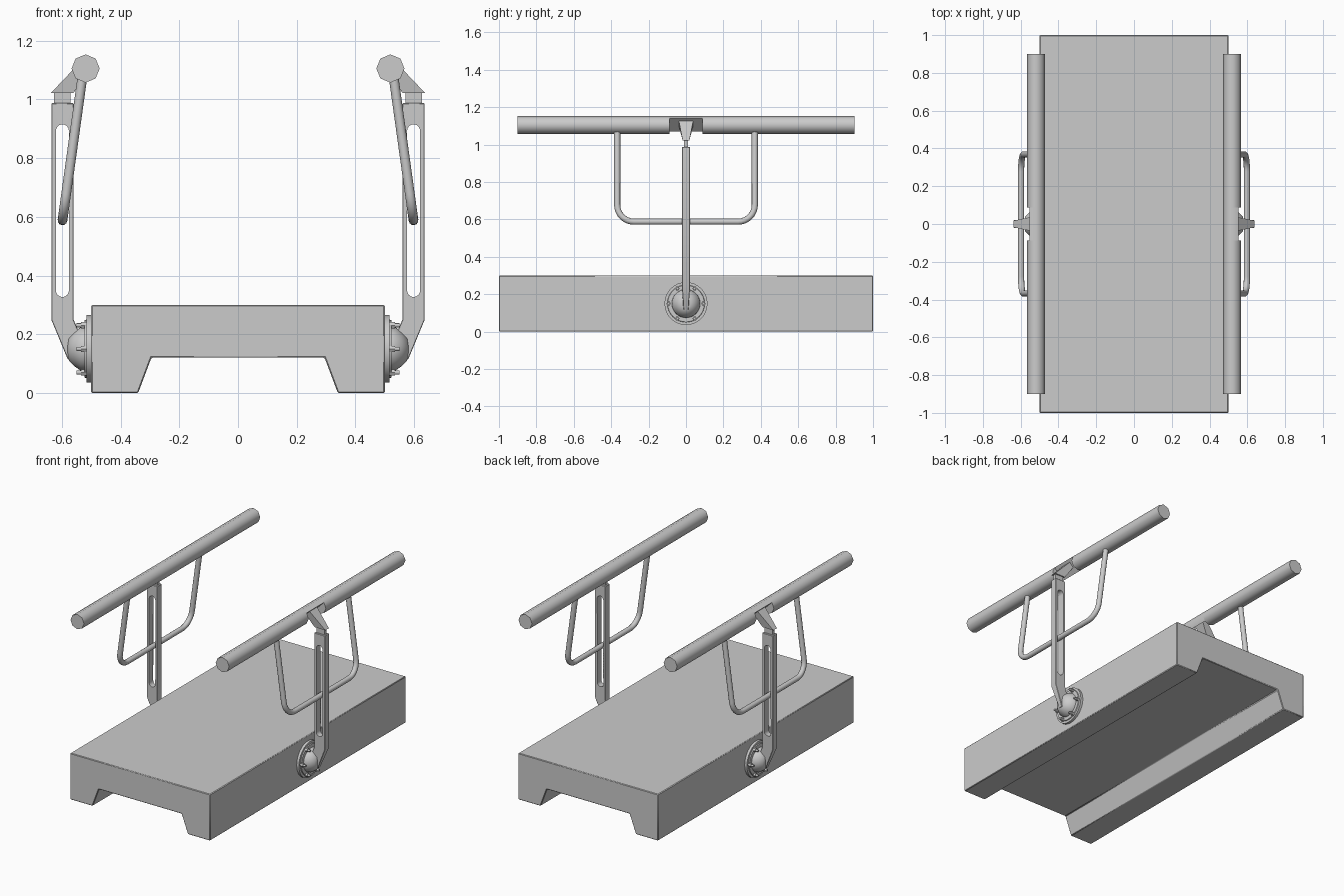
import bpy, bmesh, math
from mathutils import Matrix

if "Cube" in bpy.data.objects:
    bpy.data.objects.remove(bpy.data.objects["Cube"])


def finish(name, bm, mirror=True, angle=35, bevel=0.0):
    """Turn a bmesh into an object, shaded by angle and optionally mirrored."""
    bmesh.ops.recalc_face_normals(bm, faces=bm.faces)
    mesh = bpy.data.meshes.new(name)
    bm.to_mesh(mesh)
    bm.free()
    ob = bpy.data.objects.new(name, mesh)
    bpy.context.collection.objects.link(ob)
    shade(ob, angle)
    if bevel:
        ob.modifiers.new("edge_bevel", 'BEVEL').width = bevel
        ob.modifiers["edge_bevel"].segments = 1
    if mirror:
        add_mirror(ob)
    return ob


def shade(ob, angle):
    bpy.ops.object.select_all(action='DESELECT')
    ob.select_set(True)
    bpy.context.view_layer.objects.active = ob
    bpy.ops.object.shade_smooth_by_angle(angle=math.radians(angle))


def add_mirror(ob):
    ob.modifiers.new("mirror_sides", 'MIRROR').use_axis = (True, False, False)


def prism(bm, profile, y0, y1):
    """Extrude an (x, z) profile along y."""
    rings = [[bm.verts.new((x, y, z)) for x, z in profile] for y in (y0, y1)]
    loft(bm, *rings)


def loft(bm, a, b):
    bm.faces.new(a)
    bm.faces.new(b[::-1])
    n = len(a)
    for i in range(n):
        bm.faces.new((a[i], a[(i + 1) % n], b[(i + 1) % n], b[i]))


def rod_x(bm, x0, x1, y, z, r, sides):
    m = Matrix.Translation(((x0 + x1) / 2, y, z)) @ Matrix.Rotation(math.pi / 2, 4, 'Y')
    bmesh.ops.create_cone(bm, cap_ends=True, segments=sides, radius1=r, radius2=r,
                          depth=x1 - x0, matrix=m)


# deck with a trapezoid channel underneath
bm = bmesh.new()
prism(bm, [(-.5, 0), (-.34, 0), (-.295, .12), (.295, .12), (.34, 0), (.5, 0),
           (.5, .3), (-.5, .3)], -1, 1)
finish("deck", bm, mirror=False, bevel=0.004)

# octagonal handrail, cut to its upper inner half at the bracket
RX, RZ, RR = .519, 1.105, .048
octagon = [(RX + RR * math.cos(math.radians(45 * i)), RZ + RR * math.sin(math.radians(45 * i)))
           for i in range(8)]
bm = bmesh.new()
prism(bm, octagon, -.9, -.088)
prism(bm, octagon, .088, .9)
prism(bm, octagon[1:6], -.088, .088)
finish("handrail", bm, angle=50)

# flared bracket that carries the rail on a slanted face
bm = bmesh.new()
base = [(.56, -.018, 1.022), (.637, -.018, 1.022), (.637, .018, 1.022), (.56, .018, 1.022)]
top = [(.512, -.038, 1.098), (.539, -.038, 1.125), (.539, .038, 1.125), (.512, .038, 1.098)]
loft(bm, [bm.verts.new(p) for p in base], [bm.verts.new(p) for p in top])
finish("rail_bracket", bm)

# neck between post and bracket
bm = bmesh.new()
prism(bm, [(.57, .98), (.626, .98), (.626, 1.025), (.57, 1.025)], -.01, .01)
finish("post_neck", bm)

# slotted post, bent in toward the hub and thinner at its foot
bm = bmesh.new()
prism(bm, [(.56, .25), (.56, .987), (.636, .987), (.636, .25), (.58, .115), (.53, .115),
           (.53, .18)], -.022, .022)
for v in bm.verts:
    if v.co.z < .2:
        v.co.y *= .6
post = finish("post", bm, mirror=False, bevel=0.002)
slot = [(.598 + .022 * math.cos(math.radians(a)),
         (.893 if a <= 180 else .349) + .022 * math.sin(math.radians(a)))
        for a in list(range(0, 181, 20)) + list(range(181, 362, 20))]
bm = bmesh.new()
prism(bm, slot, -.1, .1)
cutter = finish("slot_cutter", bm, mirror=False)
cutter.hide_render = True
cutter.display_type = 'WIRE'
boolean = post.modifiers.new("slot", 'BOOLEAN')
boolean.object = cutter
boolean.operation = 'DIFFERENCE'
bpy.context.view_layer.objects.active = post
add_mirror(post)

# hub turned around the x axis: flange, collar and tapered dome
bm = bmesh.new()
lathe = [(.495, .0), (.495, .115), (.516, .115), (.516, .1), (.522, .098), (.522, .076),
         (.536, .074), (.558, .058), (.576, .04), (.58, .02), (.58, 0)]
verts = [bm.verts.new((x, 0, .15 + r)) for x, r in lathe]
edges = [bm.edges.new(pair) for pair in zip(verts, verts[1:])]
bmesh.ops.spin(bm, geom=verts + edges, cent=(0, 0, .15), axis=(1, 0, 0),
               angle=math.tau, steps=32)
bmesh.ops.remove_doubles(bm, verts=bm.verts, dist=1e-4)
finish("hub", bm)

# six bolts with hex nuts around the flange
bm = bmesh.new()
for i in range(6):
    a = math.radians(60 * i)
    y, z = .093 * math.cos(a), .15 + .093 * math.sin(a)
    rod_x(bm, .51, .55, y, z, .007, 12)
    rod_x(bm, .51, .535, y, z, .012, 6)
finish("hub_bolts", bm)

# hanging loop grip: a rounded U, leaning outward as it goes down
Y, ZB, R = .368, .588, .09
half = [(Y, 1.09)] + [(Y - R + R * math.cos(t), ZB + R - R * math.sin(t))
                      for t in [math.pi / 2 * i / 8 for i in range(9)]]
path = half + [(-y, z) for y, z in reversed(half)]
curve = bpy.data.curves.new("loop_grip", 'CURVE')
curve.dimensions = '3D'
curve.bevel_depth = .0165
curve.bevel_resolution = 4
curve.use_fill_caps = True
spline = curve.splines.new('POLY')
spline.points.add(len(path) - 1)
for p, (y, z) in zip(spline.points, path):
    p.co = (.528 + (1.09 - z) * .139, y, z, 1)
grip = bpy.data.objects.new("loop_grip", curve)
bpy.context.collection.objects.link(grip)
bpy.ops.object.select_all(action='DESELECT')
grip.select_set(True)
bpy.context.view_layer.objects.active = grip
bpy.ops.object.convert(target='MESH')
grip = bpy.context.view_layer.objects.active
shade(grip, 50)
add_mirror(grip)
